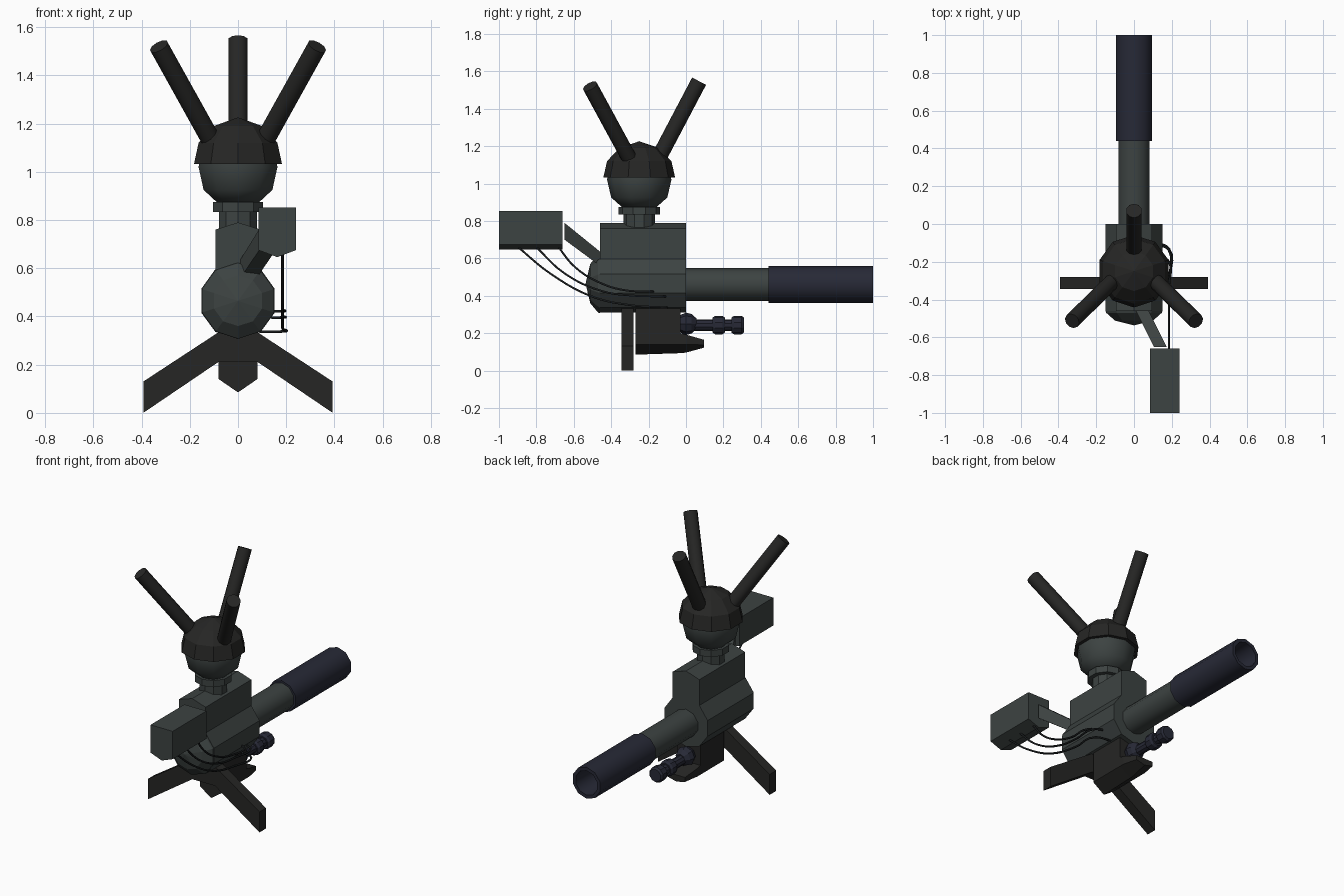
import bpy, bmesh, math
from mathutils import Vector

if "Cube" in bpy.data.objects:
    bpy.data.objects.remove(bpy.data.objects["Cube"])


def material(name, rgb):
    m = bpy.data.materials.new(name)
    m.diffuse_color = (*rgb, 1)
    m.use_nodes = True
    m.node_tree.nodes["Principled BSDF"].inputs["Base Color"].default_value = m.diffuse_color
    return m


GREY = material("grey_green", (0.046, 0.056, 0.054))
DARK = material("dark_grey", (0.019, 0.019, 0.018))
NAVY = material("dark_navy", (0.020, 0.022, 0.037))
BLACK = material("cable_black", (0.010, 0.012, 0.013))


def loft(name, sections, mat, caps=True, smooth=False):
    """Skin a list of equally long point rings."""
    bm = bmesh.new()
    rings = [[bm.verts.new(p) for p in s] for s in sections]
    n = len(rings[0])
    for a, b in zip(rings, rings[1:]):
        for i in range(n):
            j = (i + 1) % n
            bm.faces.new((a[i], a[j], b[j], b[i]))
    if caps:
        bm.faces.new(rings[0])
        bm.faces.new(rings[-1])
    bmesh.ops.remove_doubles(bm, verts=bm.verts, dist=1e-5)
    bmesh.ops.recalc_face_normals(bm, faces=bm.faces)
    me = bpy.data.meshes.new(name)
    bm.to_mesh(me)
    bm.free()
    ob = bpy.data.objects.new(name, me)
    bpy.context.collection.objects.link(ob)
    me.materials.append(mat)
    if smooth:
        bpy.ops.object.select_all(action='DESELECT')
        ob.select_set(True)
        bpy.context.view_layer.objects.active = ob
        bpy.ops.object.shade_smooth_by_angle(angle=math.radians(42))
    return ob


def lathe(name, profile, origin, axis, up, mat, sides=10, smooth=False):
    """Revolve (radius, distance) pairs about an axis, one corner facing up."""
    d = Vector(axis).normalized()
    u = Vector(up)
    u = (u - d * u.dot(d)).normalized()
    w = d.cross(u)
    o = Vector(origin)
    rings = []
    for r, h in profile:
        rings.append([o + d * h + r * (u * math.cos(t) + w * math.sin(t))
                      for t in (2 * math.pi * i / sides for i in range(sides))])
    return loft(name, rings, mat, caps=False, smooth=smooth)


def prism(name, outline, y0, y1, mat):
    """Extrude an (x, z) outline along y."""
    return loft(name, [[(x, y, z) for x, z in outline] for y in (y0, y1)], mat)


Y, Z = (0, 1, 0), (0, 0, 1)
AXIS_Z = 0.465      # height of the barrel axis
HEAD_Y = -0.25      # centre of neck and head

# Body: decagon with the top drawn up into a ridge
half = [(0.094, 0.76), (0.094, 0.596), (0.152, 0.515), (0.152, 0.415), (0.094, 0.336)]
outline = [(0, 0.79)] + half + [(0, 0.31)] + [(-x, z) for x, z in reversed(half)]
prism("body", outline, -0.46, 0, GREY)
lathe("front_dome", [(0.158, 0), (0.155, -0.01), (0.105, -0.052), (0, -0.077)],
      (0, -0.46, AXIS_Z), Y, Z, GREY)

# Barrel and hollow muzzle
lathe("barrel", [(0, -0.02), (0.087, -0.02), (0.087, 0.46), (0, 0.46)],
      (0, 0, AXIS_Z - 0.005), Y, Z, GREY, smooth=True)
lathe("muzzle", [(0, 0.44), (0.1, 0.44), (0.1, 1.0), (0.078, 1.0), (0.072, 0.8), (0, 0.8)],
      (0, 0, AXIS_Z - 0.005), Y, Z, NAVY, smooth=True)

# Neck, collar, head and helmet
lathe("neck", [(0, 0.74), (0.083, 0.74), (0.083, 0.88), (0, 0.88)],
      (0, HEAD_Y, 0), Z, Y, GREY)
lathe("neck_collar", [(0, 0.833), (0.11, 0.833), (0.11, 0.875), (0, 0.875)],
      (0, HEAD_Y, 0), Z, Y, GREY)
lathe("head", [(0, 0.87), (0.09, 0.872), (0.15, 0.925), (0.172, 1.02), (0.165, 1.06), (0, 1.06)],
      (0, HEAD_Y, 0), Z, Y, GREY, smooth=True)
lathe("helmet", [(0, 1.032), (0.192, 1.032), (0.172, 1.12), (0.105, 1.19), (0, 1.226)],
      (0, HEAD_Y, 0), Z, Y, DARK)

# Three antenna rods
rods = {"antenna_back": ((0, -0.155, 1.12), (0, 0.07, 1.547)),
        "antenna_left": ((-0.10, -0.29, 1.11), (-0.328, -0.513, 1.52)),
        "antenna_right": ((0.10, -0.29, 1.11), (0.328, -0.513, 1.52))}
for name, (a, b) in rods.items():
    v = Vector(b) - Vector(a)
    lathe(name, [(0, 0), (0.042, 0), (0.042, v.length), (0, v.length)],
          a, v, Y, DARK, smooth=True)

# Splayed legs as one chevron
half = [(0.08, 0.335), (0.393, 0.13), (0.393, 0), (0.08, 0.212)]
prism("legs", half + [(-x, z) for x, z in reversed(half)], -0.345, -0.28, DARK)

# Keeled base block with a nose: (y, half width, top, side bottom, keel)
stations = [(-0.27, 0.08, 0.35, 0.14, 0.085), (-0.03, 0.08, 0.35, 0.14, 0.093),
            (-0.029, 0.08, 0.2, 0.14, 0.093), (0.0, 0.08, 0.192, 0.14, 0.096),
            (0.095, 0.06, 0.165, 0.137, 0.122)]
loft("base_block", [[(-w, y, t), (w, y, t), (w, y, s), (0, y, k), (-w, y, s)]
                    for y, w, t, s, k in stations], DARK)

# Small rear grip on a ball joint
lathe("grip_joint", [(0.0, -0.06), (0.04, -0.045), (0.06, 0), (0.052, 0.03), (0.03, 0.055), (0, 0.055)],
      (0, 0, 0.25), Y, Z, NAVY, sides=8)
lathe("grip_rod", [(0, 0.03), (0.031, 0.03), (0.031, 0.142), (0.04, 0.142), (0.049, 0.155),
                   (0.049, 0.195), (0.04, 0.208), (0.031, 0.208), (0.031, 0.243),
                   (0.04, 0.243), (0.049, 0.256), (0.049, 0.298), (0.04, 0.31), (0, 0.31)],
      (0, 0, 0.243), Y, Z, NAVY)

# Side box on its arm
prism("side_box", [(0.085, 0.852), (0.24, 0.852), (0.24, 0.675), (0.163, 0.646), (0.085, 0.675)],
      -1.0, -0.66, GREY)
loft("box_arm", [[(x, y, z), (x + 0.068, y, z), (x + 0.068, y, z + h), (x, y, z + h)]
                 for x, y, z, h in [(0.105, -0.65, 0.70, 0.09), (0.0, -0.44, 0.545, 0.075)]], GREY)

# Three hanging cables, as (y, z) in the plane x = 0.185, then the plug height
paths = [([(-0.91, 0.67), (-0.72, 0.515), (-0.5, 0.395), (-0.3, 0.35), (-0.13, 0.338)], 0.336),
         ([(-0.81, 0.67), (-0.65, 0.52), (-0.45, 0.425), (-0.3, 0.402), (-0.14, 0.396)], 0.395),
         ([(-0.69, 0.67), (-0.59, 0.55), (-0.45, 0.465), (-0.33, 0.43), (-0.2, 0.422)], 0.422)]
for i, (pts, plug) in enumerate(paths):
    cu = bpy.data.curves.new(f"cable_{i + 1}", 'CURVE')
    cu.dimensions = '3D'
    cu.bevel_depth = 0.006
    cu.bevel_resolution = 1
    cu.resolution_u = 5
    cu.use_fill_caps = True
    cu.materials.append(BLACK)
    sp = cu.splines.new('BEZIER')
    co = [(0.185, y, z) for y, z in pts]
    co.append((0.09 if i == 0 else 0.14, pts[-1][0] + 0.03, plug))
    sp.bezier_points.add(len(co) - 1)
    for bp, p in zip(sp.bezier_points, co):
        bp.co = p
        bp.handle_left_type = bp.handle_right_type = 'AUTO'
    bpy.context.collection.objects.link(bpy.data.objects.new(f"cable_{i + 1}", cu))
